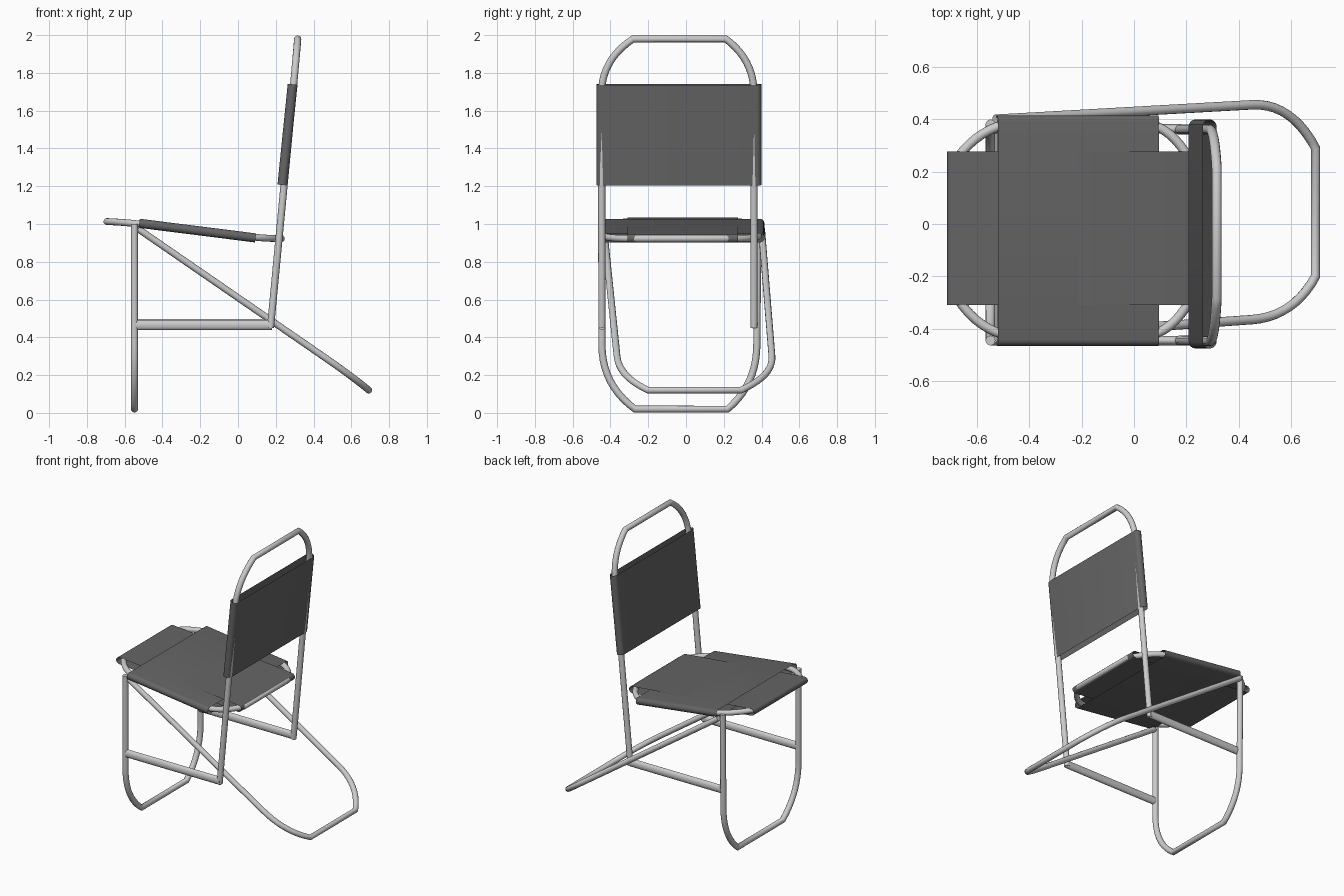
import bpy, bmesh, math
from mathutils import Vector as V

if "Cube" in bpy.data.objects:
    bpy.data.objects.remove(bpy.data.objects["Cube"])

fabric = bpy.data.materials.new("dark_fabric")
fabric.diffuse_color = (0.13, 0.13, 0.13, 1)
fabric.use_nodes = True
fabric.node_tree.nodes["Principled BSDF"].inputs["Base Color"].default_value = fabric.diffuse_color


def arc(a, b, c, n=10):
    # bend leaving line a-b at b and ending at c
    a, b, c = V(a), V(b), V(c)
    d = (b - a).normalized()
    k = b + d * (c - b).dot(d) * 0.62
    return [b * (1 - t) ** 2 + k * 2 * t * (1 - t) + c * t * t
            for t in (i / n for i in range(n + 1))]


def tube(name, pts, r, closed=False):
    cu = bpy.data.curves.new(name, 'CURVE')
    cu.dimensions = '3D'
    cu.bevel_depth, cu.bevel_resolution = r, 4
    cu.use_fill_caps = True
    sp = cu.splines.new('POLY')
    sp.points.add(len(pts) - 1)
    for p, q in zip(sp.points, pts):
        p.co = (*q, 1)
    sp.use_cyclic_u = closed
    sp.use_smooth = True
    ob = bpy.data.objects.new(name, cu)
    bpy.context.collection.objects.link(ob)


def u_frame(name, left, right, r):
    # each side: free end, start of bend, end of bend
    pts = [V(left[0])] + arc(*left) + arc(*right)[::-1] + [V(right[0])]
    tube(name, pts, r)


def band(name, centre, u, v, hu, hv, r, n=10):
    # sling cloth: flattened loop around two tubes, open along v
    c, u, v = V(centre), V(u).normalized(), V(v).normalized()
    w = u.cross(v)
    prof = []
    for s, a0 in ((1, -90), (-1, 90)):
        for i in range(n + 1):
            a = math.radians(a0 + 180 * i / n)
            prof.append(u * (s * (hu - r) + r * math.cos(a)) + w * r * math.sin(a))
    bm = bmesh.new()
    rows = [[bm.verts.new(c + p + v * s * hv) for p in prof] for s in (-1, 1)]
    m = len(prof)
    for i in range(m):
        j = (i + 1) % m
        bm.faces.new((rows[0][i], rows[0][j], rows[1][j], rows[1][i]))
    bmesh.ops.recalc_face_normals(bm, faces=bm.faces)
    me = bpy.data.meshes.new(name)
    bm.to_mesh(me)
    bm.free()
    for p in me.polygons:
        p.use_smooth = True
    me.materials.append(fabric)
    bpy.context.collection.objects.link(bpy.data.objects.new(name, me))


# Front legs: upright U
u_frame("front_leg",
        [(-.548, -.445, 1), (-.548, -.445, .36), (-.548, -.27, .02)],
        [(-.548, .38, 1), (-.548, .375, .36), (-.548, .22, .02)], .019)

# Rear legs: slanted, slightly twisted U
u_frame("rear_leg",
        [(-.53, -.435, .975), (.45, -.365, .30), (.693, -.20, .12)],
        [(-.53, .40, .975), (.45, .455, .30), (.693, .29, .12)], .018)

# Back frame: leaning inverted U
u_frame("back_frame",
        [(.172, -.445, .45), (.29, -.447, 1.69), (.316, -.28, 1.98)],
        [(.172, .36, .45), (.29, .36, 1.69), (.316, .21, 1.98)], .019)

# Seat frame: closed rounded loop
L, R = -.43, .385
front, rear = (-.43, .99), (.02, .937)
loop = []
loop += arc((rear[0], L, rear[1]), (front[0], L, front[1]), (-.695, -.25, 1.013))
loop += arc((rear[0], R, rear[1]), (front[0], R, front[1]), (-.695, .22, 1.013))[::-1]
loop += arc((front[0], R, front[1]), (rear[0], R, rear[1]), (.23, .21, .923))
loop += arc((front[0], L, front[1]), (rear[0], L, rear[1]), (.23, -.26, .923))[::-1]
tube("seat_frame", loop, .018, True)

# Side rails joining front legs and back posts
for side, y, z in (("right", -.445, .465), ("left", .363, .47)):
    bpy.ops.mesh.primitive_cylinder_add(vertices=24, radius=1, depth=.725,
                                        location=(-.182, y, z),
                                        rotation=(0, math.pi / 2, 0))
    ob = bpy.context.object
    ob.name = side + "_side_rail"
    ob.scale = (.027, .018, 1)
    bpy.ops.object.shade_smooth_by_angle()

# Cloth: two crossing seat slings and the backrest
band("seat_cross_sling", (-.215, -.025, .965), (0, 1, 0), (.62, 0, -.078), .44, .31, .024)
band("seat_long_sling", (-.236, -.017, .968), (.935, 0, -.09), (0, 1, 0), .48, .293, .023)
band("backrest", (.262, -.038, 1.473), (0, 1, 0), (.054, 0, .53), .437, .268, .026)
